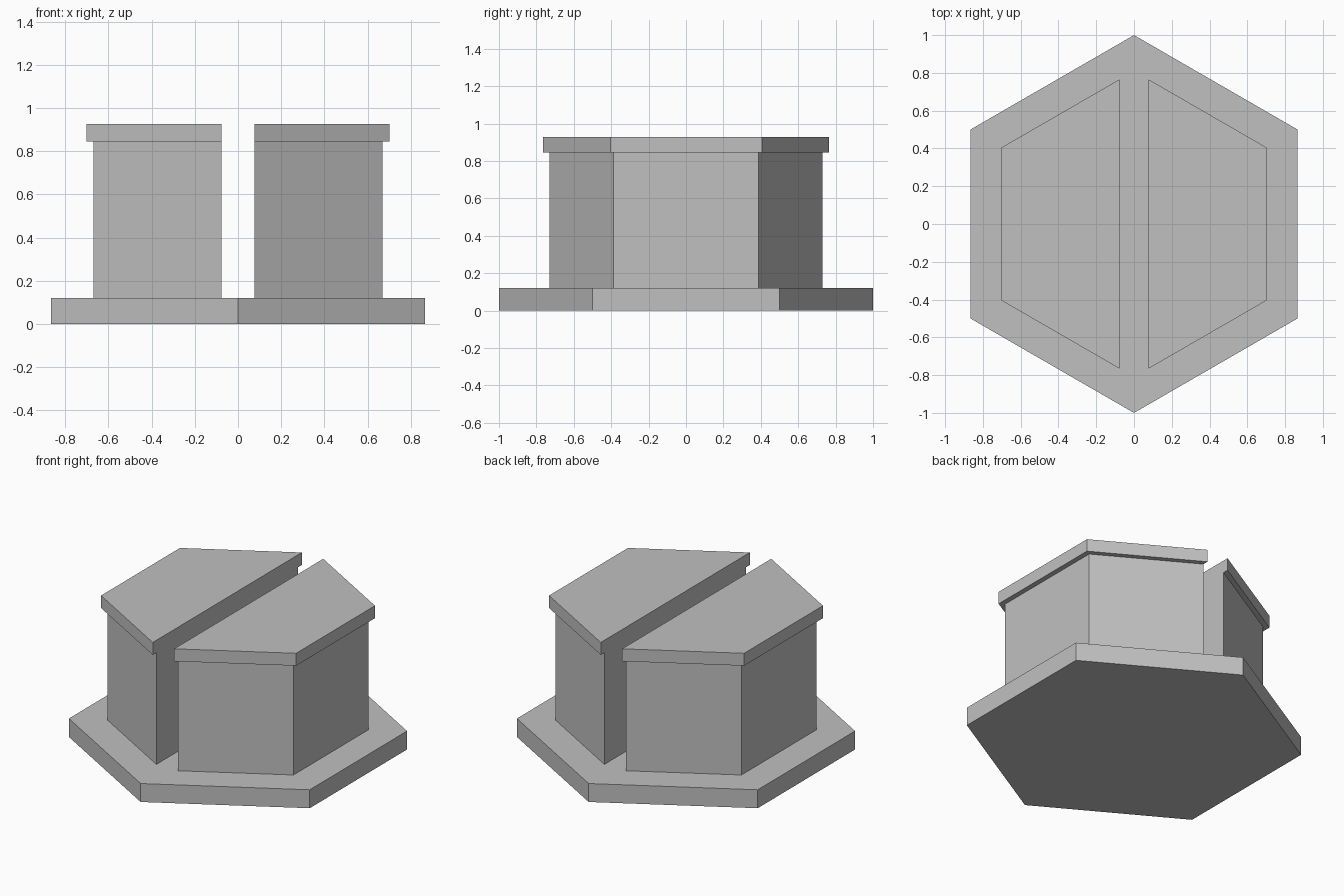
import bpy
import math

cube = bpy.data.objects.get("Cube")
if cube:
    bpy.data.objects.remove(cube, do_unlink=True)

COS30 = math.cos(math.radians(30))
SLOT = 0.077  # half width of the gap between the two halves

grey = bpy.data.materials.new("light grey")
grey.use_nodes = True
colour = (0.53, 0.53, 0.53, 1)
grey.diffuse_color = colour
grey.node_tree.nodes["Principled BSDF"].inputs["Base Color"].default_value = colour


def prism(name, outline, bottom, top):
    """Extrude a counter-clockwise outline between two heights."""
    n = len(outline)
    verts = [(x, y, z) for z in (bottom, top) for x, y in outline]
    faces = [tuple(reversed(range(n))), tuple(range(n, 2 * n))]
    faces += [(i, (i + 1) % n, n + (i + 1) % n, n + i) for i in range(n)]
    mesh = bpy.data.meshes.new(name)
    mesh.from_pydata(verts, [], faces)
    mesh.materials.append(grey)
    obj = bpy.data.objects.new(name, mesh)
    bpy.context.collection.objects.link(obj)
    return obj


def half_hexagon(radius, side):
    """Half of a pointed hexagon, cut off at the slot."""
    x, y = radius * COS30, radius / 2
    tip = radius - SLOT * math.tan(math.radians(30))
    points = [(SLOT, -tip), (x, -y), (x, y), (SLOT, tip)]
    if side < 0:
        points = [(-px, py) for px, py in reversed(points)]
    return points


# Hexagonal base plate
hexagon = [(math.sin(math.radians(-60 * i)), math.cos(math.radians(60 * i)))
           for i in range(6)]
prism("base_plate", hexagon, 0, 0.12)

# Two half-hexagon blocks, each with an overhanging cap
for label, side in (("left", 1), ("right", -1)):
    prism(label + "_block", half_hexagon(0.773, side), 0.12, 0.846)
    prism(label + "_cap", half_hexagon(0.81, side), 0.846, 0.927)
